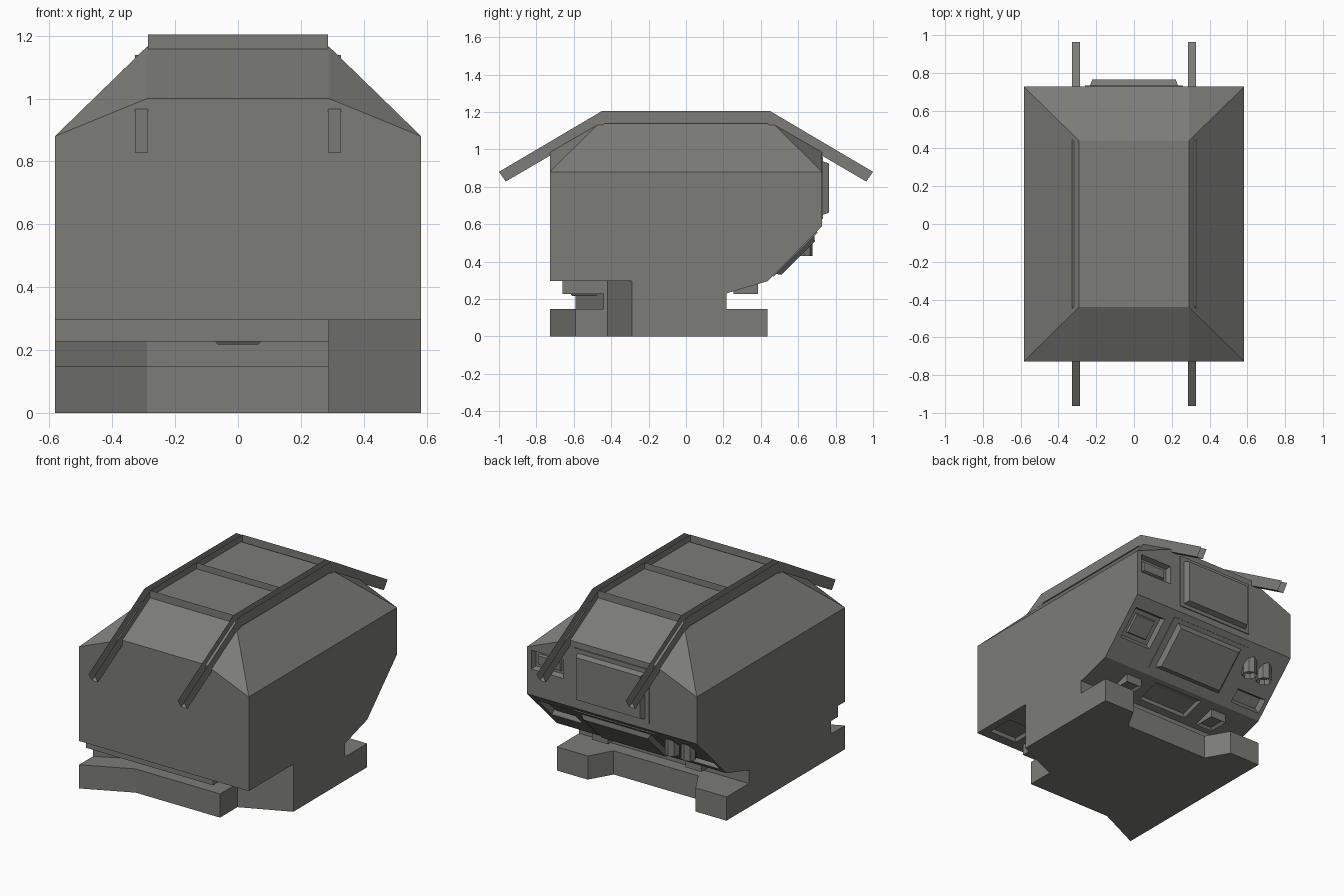
import bpy, bmesh, math
from mathutils import Vector

cube = bpy.data.objects.get("Cube")
if cube:
    bpy.data.objects.remove(cube, do_unlink=True)

GREY = (0.2, 0.2, 0.187, 1)
paint = bpy.data.materials.new("primer grey")
paint.use_nodes = True
paint.diffuse_color = GREY
paint.node_tree.nodes["Principled BSDF"].inputs["Base Color"].default_value = GREY

HW, HL = 0.583, 0.727          # half width and half length of the cabin
RIDGE_X, RIDGE_Y = 0.29, 0.44  # flat part of the roof


def finish(name, bm, closed=True):
    if closed:
        bmesh.ops.recalc_face_normals(bm, faces=bm.faces)
    mesh = bpy.data.meshes.new(name)
    bm.to_mesh(mesh)
    bm.free()
    mesh.materials.append(paint)
    obj = bpy.data.objects.new(name, mesh)
    bpy.context.collection.objects.link(obj)
    return obj


def prism(name, outline, offset):
    """Extrude a flat outline of 3D points by an offset."""
    bm = bmesh.new()
    face = bm.faces.new([bm.verts.new(p) for p in outline])
    ext = bmesh.ops.extrude_face_region(bm, geom=[face])
    verts = [g for g in ext["geom"] if isinstance(g, bmesh.types.BMVert)]
    bmesh.ops.translate(bm, verts=verts, vec=offset)
    return finish(name, bm)


def slab(name, footprint, z0, z1):
    return prism(name, [(x, y, z0) for x, y in footprint], (0, 0, z1 - z0))


def panel(name, surface, x0, x1, s0, s1, low, high, taper=0.0):
    """Tapered block on a surface given by its lower edge and upper edge (y, z)."""
    origin = Vector((0, *surface[0]))
    up = (Vector((0, *surface[1])) - origin).normalized()
    out = up.cross(Vector((-1, 0, 0)))
    if surface[2] * out.z + (surface[2] == 0) * out.y < 0:
        out = -out
    bm = bmesh.new()
    rings = []
    for h, t in ((low, 0), (high, taper)):
        corners = ((x0 + t, s0 + t), (x1 - t, s0 + t), (x1 - t, s1 - t), (x0 + t, s1 - t))
        rings.append([bm.verts.new(origin + Vector((x, 0, 0)) + up * s + out * h)
                      for x, s in corners])
    bm.faces.new(rings[0])
    bm.faces.new(rings[1])
    for i in range(4):
        j = (i + 1) % 4
        bm.faces.new((rings[0][i], rings[0][j], rings[1][j], rings[1][i]))
    return finish(name, bm)


def recess(target, surface, x0, x1, s0, s1, depth, taper=0.012):
    """Cut a tapered pocket into the target."""
    cutter = panel("cutter", surface, x0, x1, s0, s1, 0.004, -depth, taper)
    cutter.hide_render = True
    mod = target.modifiers.new("pocket", "BOOLEAN")
    mod.operation, mod.solver, mod.object = "DIFFERENCE", "EXACT", cutter
    bpy.context.view_layer.objects.active = target
    bpy.ops.object.modifier_apply(modifier=mod.name)
    bpy.data.objects.remove(cutter, do_unlink=True)


# Cabin: convex shell with hipped roof and sloped lower back
bm = bmesh.new()
for sx in (-1, 1):
    for y, z in ((-HL, 0.295), (0.435, 0.295), (HL, 0.588)):
        bm.verts.new((sx * HW, y, z))
    for sy in (-1, 1):
        bm.verts.new((sx * HW, sy * HL, 0.88))
        bm.verts.new((sx * RIDGE_X, sy * HL, 1.0))
        bm.verts.new((sx * RIDGE_X, sy * RIDGE_Y, 1.165))
bmesh.ops.convex_hull(bm, input=bm.verts)
bmesh.ops.dissolve_limit(bm, angle_limit=math.radians(0.5), verts=bm.verts, edges=bm.edges)
cabin = finish("cabin", bm)

# Lower hull: chin wedge, core, front sill and stepped base
chin = prism("rear_chin", [(-HW, 0.0, 0.295), (-HW, 0.0, 0.23), (-HW, 0.216, 0.23),
                           (-HW, 0.435, 0.295)], (2 * HW, 0, 0))
FRONT_RIGHT = [(RIDGE_X, -0.42), (HW, -0.29)]
slab("core", [(-HW, -0.59), (-0.29, -0.44), (0.29, -0.44)] + FRONT_RIGHT
     + [(HW, 0.216), (-HW, 0.216)], 0.147, 0.295)
slab("front_sill", [(-HW, -0.66), (0.29, -0.66), (0.29, -0.35), (-HW, -0.35)], 0.227, 0.295)
BACK_FEET = [(HW, 0.435), (0.37, 0.435), (0.29, 0.295)]
slab("base", [(-HW, -HL), (-0.29, -0.59), (0.29, -0.59)] + FRONT_RIGHT + BACK_FEET
     + [(-x, y) for x, y in reversed(BACK_FEET)], 0.0, 0.147)

# Reference surfaces: lower edge, upper edge, outward z sign (0 means facing back)
BACK = ((HL, 0.588), (HL, 0.88), 0)
SLOPE = ((0.435, 0.295), (HL, 0.588), -1)
CHIN = ((0.216, 0.23), (0.435, 0.295), -1)
FLOOR = ((-HL, 0.295), (0, 0.295), -1)
SILL = ((-0.66, 0.227), (0, 0.227), -1)

# Pockets in the back, slope and underside
recess(cabin, BACK, 0.33, 0.555, 0.16, 0.28, 0.03)
recess(cabin, SLOPE, 0.33, 0.55, 0.14, 0.34, 0.03)
recess(cabin, SLOPE, -0.56, -0.35, 0.04, 0.13, 0.04)
recess(cabin, FLOOR, 0.34, 0.54, 0.06, 0.24, 0.02)
recess(chin, CHIN, -0.17, 0.17, 0.04, 0.2, 0.02)

# Raised rear door and hatch on thin frames
panel("rear_door_frame", BACK, -0.26, 0.26, 0.04, 0.375, -0.005, 0.006)
panel("rear_door", BACK, -0.235, 0.235, 0.06, 0.35, 0.0, 0.038, 0.014)
panel("rear_hatch_frame", SLOPE, -0.28, 0.28, 0.04, 0.375, -0.005, 0.006)
panel("rear_hatch", SLOPE, -0.245, 0.245, 0.055, 0.355, 0.0, 0.03, 0.025)
panel("pocket_frame", BACK, 0.36, 0.525, 0.185, 0.255, -0.035, -0.018, 0.008)
panel("slope_pocket_frame", SLOPE, 0.365, 0.515, 0.175, 0.305, -0.035, -0.018, 0.008)

# Lamps under the chin and the sill
for side, sx in (("left", 1), ("right", -1)):
    bm = bmesh.new()
    bmesh.ops.create_cube(bm, size=1)
    bmesh.ops.scale(bm, vec=(0.11, 0.13, 0.06), verts=bm.verts)
    bmesh.ops.translate(bm, vec=(sx * 0.32, 0.32, 0.258), verts=bm.verts)
    bottom = [f for f in bm.faces if f.normal.z < -0.9]
    bmesh.ops.inset_region(bm, faces=bottom, thickness=0.02, depth=-0.015)
    finish(side + "_chin_lamp", bm)
panel("sill_lamp", SILL, -0.075, 0.075, 0.04, 0.19, -0.005, 0.01, 0.01)

# Exhaust tubes with hollow lower ends
for i, x in enumerate((-0.35, -0.46)):
    bm = bmesh.new()
    bmesh.ops.create_cone(bm, cap_ends=True, segments=8, radius1=0.045, radius2=0.045, depth=0.13)
    bmesh.ops.translate(bm, vec=(x, 0.63, 0.495), verts=bm.verts)
    end = [f for f in bm.faces if f.normal.z < -0.9]
    bmesh.ops.inset_region(bm, faces=end, thickness=0.01, depth=-0.03)
    finish(f"exhaust_tube_{i + 1}", bm)

# Roof rails: open sheet channels that run past both ends
TOP = [(-1.0, 0.88), (-0.451, 1.204), (0.451, 1.204), (1.0, 0.88)]
BOTTOM = [(-0.964, 0.828), (-0.433, 1.138), (0.433, 1.138), (0.964, 0.828)]
for side, sx in (("left", 1), ("right", -1)):
    bm = bmesh.new()
    lines = [[bm.verts.new((sx * x, y, z)) for y, z in path]
             for x, path in ((0.327, TOP), (0.327, BOTTOM), (0.286, BOTTOM), (0.286, TOP))]
    for a, b in zip(lines, lines[1:]):
        for i in range(3):
            quad = (a[i], a[i + 1], b[i + 1], b[i])
            bm.faces.new(quad if sx < 0 else quad[::-1])
    bmesh.ops.recalc_face_normals(bm, faces=bm.faces)
    finish(side + "_roof_rail", bm, closed=False)

# Cross bars between the rails
for name, y in (("front", -0.453), ("middle", 0), ("back", 0.453)):
    bm = bmesh.new()
    bm.faces.new([bm.verts.new(p) for p in ((-0.286, y, 1.15), (0.286, y, 1.15),
                                            (0.286, y, 1.204), (-0.286, y, 1.204))])
    finish(name + "_cross_bar", bm, closed=False)
